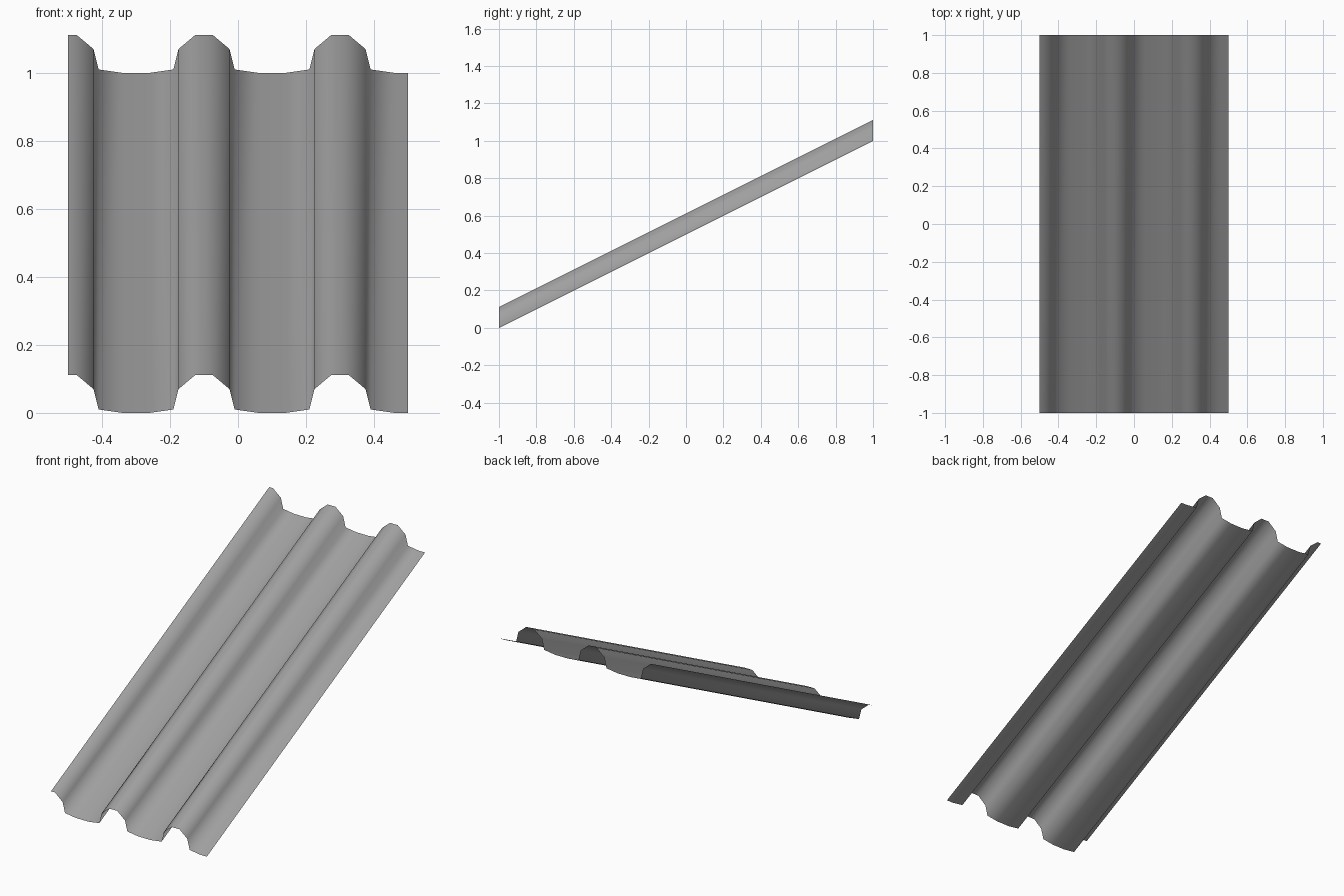
import bpy
import bmesh

cube = bpy.data.objects.get("Cube")
if cube:
    bpy.data.objects.remove(cube, do_unlink=True)

# Plain grey sheet material
grey = bpy.data.materials.new("sheet_grey")
grey.use_nodes = True
colour = (0.35, 0.35, 0.35, 1.0)
grey.diffuse_color = colour
grey.node_tree.nodes["Principled BSDF"].inputs["Base Color"].default_value = colour

# Corrugation profile: half a ridge as (offset from ridge centre, height)
half_ridge = [(0.025, 0.112), (0.075, 0.07), (0.09, 0.01), (0.16, 0.0)]
ridge = [(-x, z) for x, z in reversed(half_ridge)] + half_ridge
profile = [(c + x, z) for c in (-0.5, -0.1, 0.3) for x, z in ridge if c + x > -0.5]
profile = [(-0.5, 0.112)] + profile + [(0.5, 0.0)]

# Sloped sheet: low front edge at z = 0, back edge raised by one unit
bm = bmesh.new()
front = [bm.verts.new((x, -1, z)) for x, z in profile]
back = [bm.verts.new((x, 1, z + 1)) for x, z in profile]
for i in range(len(profile) - 1):
    face = bm.faces.new((front[i], front[i + 1], back[i + 1], back[i]))
    face.smooth = True

mesh = bpy.data.meshes.new("corrugated_roof_sheet")
bm.to_mesh(mesh)
bm.free()
mesh.materials.append(grey)
sheet = bpy.data.objects.new("corrugated_roof_sheet", mesh)
bpy.context.collection.objects.link(sheet)
